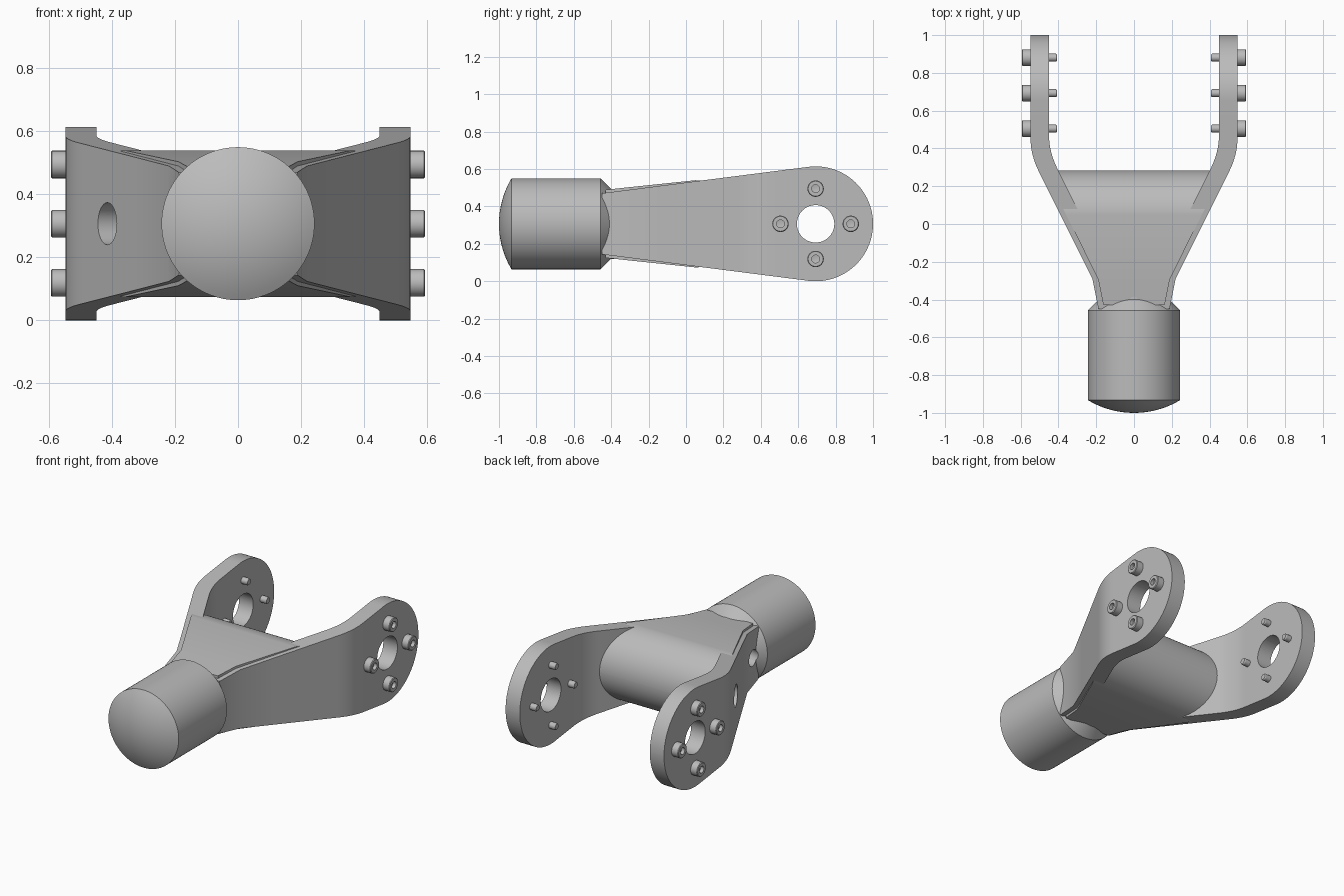
import bpy, bmesh, math
from mathutils import Vector

if "Cube" in bpy.data.objects:
    bpy.data.objects.remove(bpy.data.objects["Cube"])

ZC = 0.307            # height of the centre line
R = 0.307             # arm tip radius
YC = 1.0 - R          # arm tip centre

steel = bpy.data.materials.new("steel grey")
steel.diffuse_color = (0.5, 0.5, 0.5, 1)
steel.use_nodes = True
steel.node_tree.nodes["Principled BSDF"].inputs["Base Color"].default_value = steel.diffuse_color


def finish(bm, name):
    bmesh.ops.recalc_face_normals(bm, faces=bm.faces[:])
    me = bpy.data.meshes.new(name)
    bm.to_mesh(me)
    bm.free()
    me.materials.append(steel)
    ob = bpy.data.objects.new(name, me)
    bpy.context.collection.objects.link(ob)
    return ob


def lathe(name, profile, origin, axis, n=64):
    """Spin (radius, distance) points around an axis."""
    axis = Vector(axis).normalized()
    u = Vector((0, 0, 1))
    v = axis.cross(u)
    bm = bmesh.new()
    rings = []
    for r, d in profile:
        c = Vector(origin) + axis * d
        if r == 0:
            rings.append([bm.verts.new(c)] * n)
        else:
            rings.append([bm.verts.new(c + r * (u * math.cos(a) + v * math.sin(a)))
                          for a in (2 * math.pi * i / n for i in range(n))])
    for p, q in zip(rings, rings[1:]):
        for i in range(n):
            j = (i + 1) % n
            vs = list(dict.fromkeys((p[i], p[j], q[j], q[i])))
            bm.faces.new(vs)
    return finish(bm, name)


def loft(name, sections):
    """Join rectangles (y, x0, x1, half height) lying along y."""
    bm = bmesh.new()
    rings = [[bm.verts.new((x, y, ZC + z)) for x, z in ((x0, -h), (x1, -h), (x1, h), (x0, h))]
             for y, x0, x1, h in sections]
    for p, q in zip(rings, rings[1:]):
        for i in range(4):
            j = (i + 1) % 4
            bm.faces.new((p[i], p[j], q[j], q[i]))
    bm.faces.new(rings[0])
    bm.faces.new(rings[-1])
    return finish(bm, name)


def cut(target, cutter):
    m = target.modifiers.new("hole", 'BOOLEAN')
    m.operation = 'DIFFERENCE'
    m.solver = 'EXACT'
    m.object = cutter
    bpy.context.view_layer.objects.active = target
    bpy.ops.object.modifier_apply(modifier=m.name)


def bend(y, flat, base, w=0.09):
    """Sloped line easing into a straight one."""
    slope = base + 0.5 * (y + 0.29)
    t = (slope - flat) / 0.5
    x = min(flat, slope)
    if abs(t) < w:
        x -= 0.5 * (w - abs(t)) ** 2 / (4 * w)
    return x


def outer(y):
    return max(bend(y, 0.548, 0.22), 0.19 + 0.2 * (y + 0.44))


def inner(y):
    return bend(y, 0.45, 0.114)


# side profile of an arm: tangent taper, then round tip
k = math.atan(0.128)
y_tan, h_tan = YC - R * math.sin(k), R * math.cos(k)
ys = [-0.45, -0.293, -0.1, 0.1] + [0.26 + 0.02 * i for i in range(12)]
taper = [(y, h_tan - 0.128 * (y_tan - y)) for y in ys]
tip = [(YC + R * math.sin(a), R * math.cos(a))
       for a in (-k + (math.pi / 2 + k) * i / 32 for i in range(33))]
side = taper + [(y, max(h, 0.002)) for y, h in tip]

arms = []
for s, label in ((1, "right"), (-1, "left")):
    arm = loft("fork_arm_" + label, [(y, s * inner(y), s * outer(y), h) for y, h in side])
    bore = lathe("bore", [(0, 0.3), (0.1, 0.3), (0.1, 0.7), (0, 0.7)], (0, YC, ZC), (s, 0, 0))
    cut(arm, bore)
    bpy.data.objects.remove(bore)
    arms.append(arm)

# solid web between the arms with a rounded end
web_side = [(-0.43, 0.182), (-0.293, 0.197), (0.05, 0.233)]
web_side += [(0.05 + 0.233 * math.sin(a), max(0.233 * math.cos(a), 0.002))
             for a in (math.pi / 2 * i / 24 for i in range(1, 25))]
web = loft("fork_web", [(y, 0.03 - outer(y), outer(y) - 0.03, h) for y, h in web_side])

# round handle with domed end, chamfer and neck
sag, hr = 0.067, 0.243
dr = (hr * hr + sag * sag) / (2 * sag)
da = math.asin(hr / dr)
dome = [(dr * math.sin(da * i / 12), -1 + dr - dr * math.cos(da * i / 12)) for i in range(13)]
handle = lathe("handle", dome + [(hr, -0.457), (0.187, -0.4), (0.187, -0.3), (0, -0.3)],
               (0, 0, ZC), (0, 1, 0), 96)

# blind cable holes on the left side
for (x, y), d, r in (((-0.415, 0.10), (-1, -0.5, 0), 0.067), ((-0.2, -0.37), (-1, 0.2, 0), 0.05)):
    hole = lathe("hole", [(0, -0.13), (r, -0.13), (r, 0.08), (0, 0.08)], (x, y, ZC), d, 32)
    for part in (arms[1], web, handle):
        cut(part, hole)
    bpy.data.objects.remove(hole)

# socket screws around each bore
screw = [(0, 0.568), (0.021, 0.572), (0.021, 0.594), (0.04, 0.594), (0.044, 0.59), (0.044, 0.545),
         (0.021, 0.545), (0.021, 0.414), (0.017, 0.408), (0, 0.408)]
for s, label in ((1, "right"), (-1, "left")):
    for i in range(4):
        a = math.pi / 2 * i
        lathe(f"screw_{label}_{i + 1}", screw,
              (0, YC + 0.188 * math.cos(a), ZC + 0.188 * math.sin(a)), (s, 0, 0), 24)

# smooth curved faces, keep hard edges
bpy.ops.object.select_all(action='SELECT')
bpy.context.view_layer.objects.active = handle
bpy.ops.object.shade_smooth_by_angle(angle=math.radians(25))
